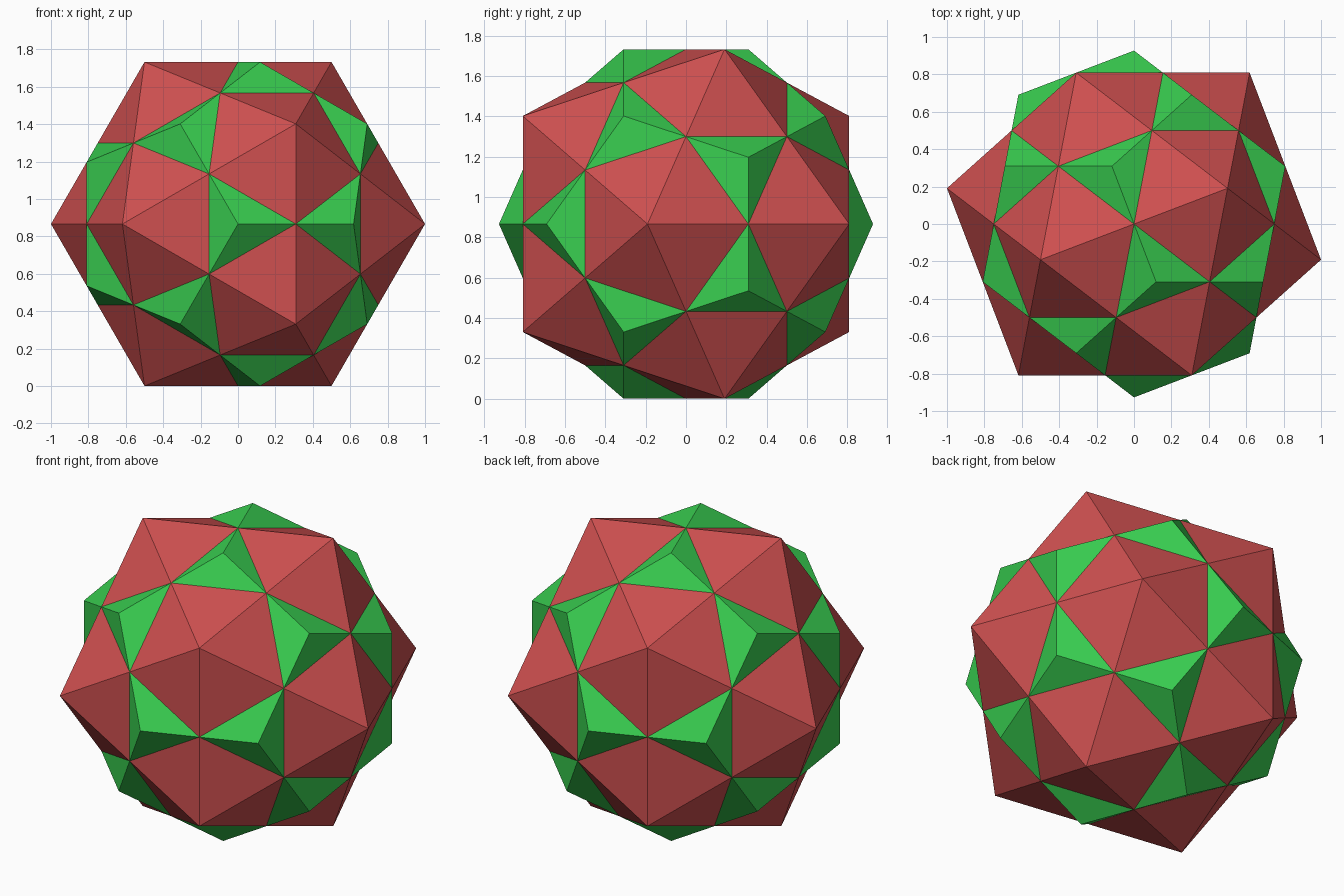
import bpy, bmesh, math
from mathutils import Vector

cube = bpy.data.objects.get("Cube")
if cube:
    bpy.data.objects.remove(cube, do_unlink=True)

PHI = (1 + math.sqrt(5)) / 2
MID = math.sqrt(3) / 2               # shared midsphere radius, also the centre height
DODECA_R = MID * math.sqrt(3) / PHI  # dodecahedron corner radius


def make_material(name, rgb):
    mat = bpy.data.materials.new(name)
    mat.use_nodes = True
    color = (*rgb, 1.0)
    mat.diffuse_color = color
    mat.node_tree.nodes["Principled BSDF"].inputs["Base Color"].default_value = color
    return mat


def make_hull(name, points, mat):
    """Convex solid through the points, with coplanar triangles merged; returns face centres."""
    bm = bmesh.new()
    for p in points:
        bm.verts.new(p)
    bmesh.ops.convex_hull(bm, input=bm.verts)
    bmesh.ops.dissolve_limit(bm, angle_limit=math.radians(1), verts=bm.verts, edges=bm.edges)
    bmesh.ops.recalc_face_normals(bm, faces=bm.faces)
    centres = [f.calc_center_median() for f in bm.faces]
    mesh = bpy.data.meshes.new(name)
    bm.to_mesh(mesh)
    bm.free()
    mesh.materials.append(mat)
    obj = bpy.data.objects.new(name, mesh)
    obj.location.z = MID
    bpy.context.collection.objects.link(obj)
    return centres


# Icosahedron corners: rings of three around the y axis, each with its opposite
corners = []
for radius, y, start in ((1.0, -0.5 / PHI**2, 0), (1 / PHI, -PHI / 2, 180)):
    for k in range(3):
        a = math.radians(start + 120 * k)
        p = Vector((radius * math.cos(a), y, radius * math.sin(a)))
        corners += [p, -p]

red = make_material("red", (0.62, 0.08, 0.08))
green = make_material("green", (0.04, 0.61, 0.08))

# Red icosahedron, and the green dual dodecahedron poking out above each of its faces
centres = make_hull("icosahedron", corners, red)
make_hull("dodecahedron", [c.normalized() * DODECA_R for c in centres], green)
